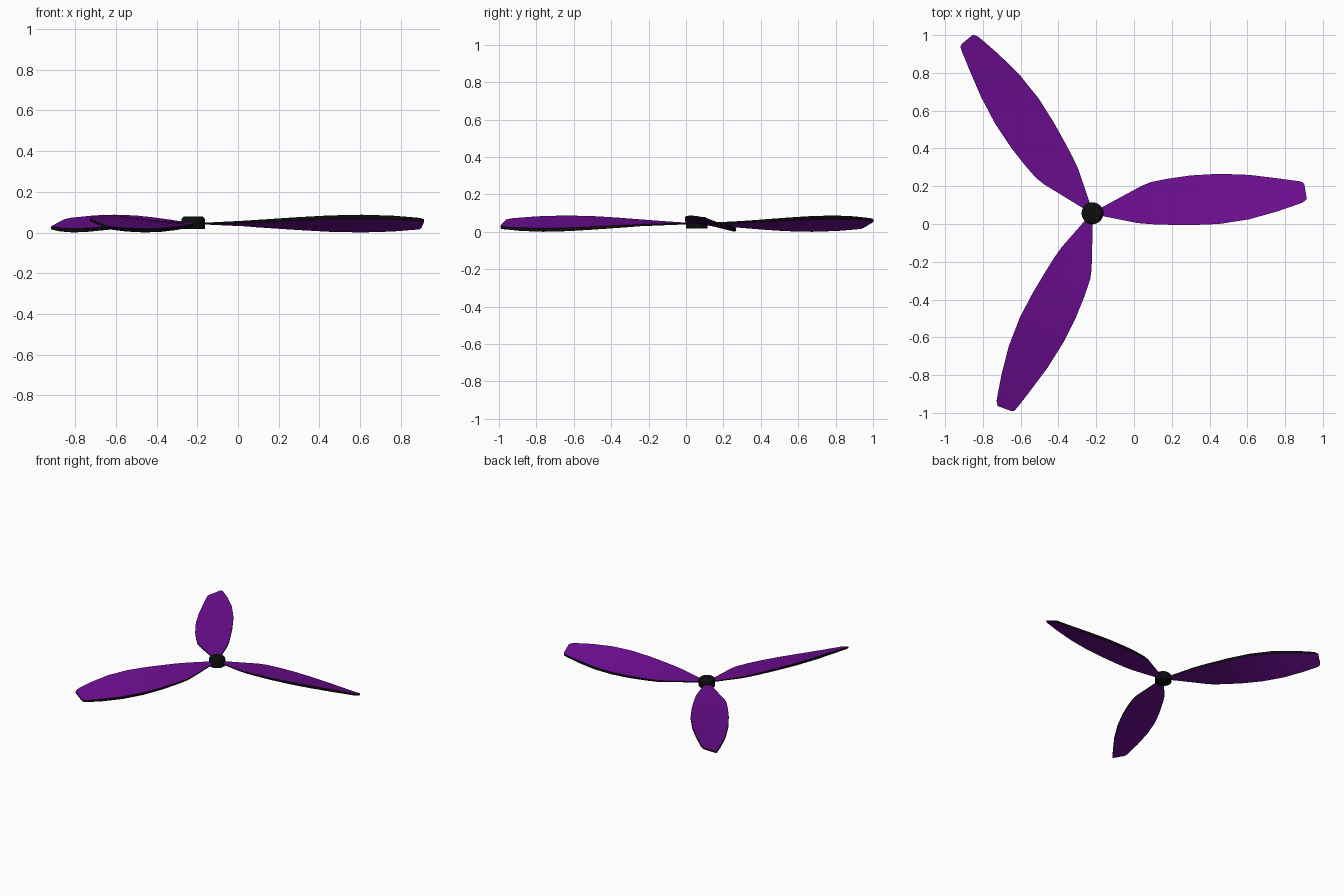
import bpy, bmesh, math
from mathutils import Matrix, Vector

cube = bpy.data.objects.get("Cube")
if cube:
    bpy.data.objects.remove(cube)


def make_material(name, color):
    mat = bpy.data.materials.new(name)
    mat.use_nodes = True
    mat.diffuse_color = color
    mat.node_tree.nodes["Principled BSDF"].inputs["Base Color"].default_value = color
    return mat


purple = make_material("purple", (0.15, 0.004, 0.28, 1))
black = make_material("black", (0.004, 0.004, 0.004, 1))

HUB = Vector((-0.22, 0.057, 0.044))
TWIST = 0.35

# Blade sections: leading x, leading y, trailing x, trailing y, half thickness
SECTIONS = [
    (0.03, -0.010, 0.03, 0.020, 0.003),
    (0.24, -0.052, 0.26, 0.145, 0.005),
    (0.31, -0.058, 0.31, 0.165, 0.006),
    (0.40, -0.061, 0.40, 0.183, 0.007),
    (0.52, -0.063, 0.52, 0.200, 0.008),
    (0.67, -0.057, 0.67, 0.209, 0.009),
    (0.83, -0.032, 0.83, 0.203, 0.0095),
    (0.98, 0.010, 0.98, 0.185, 0.009),
    (1.09, 0.048, 1.09, 0.170, 0.007),
    (1.115, 0.058, 1.112, 0.165, 0.007),
    (1.135, 0.075, 1.122, 0.152, 0.006),
]


def finish(bm, name, mats):
    bmesh.ops.recalc_face_normals(bm, faces=bm.faces)
    mesh = bpy.data.meshes.new(name)
    bm.to_mesh(mesh)
    bm.free()
    obj = bpy.data.objects.new(name, mesh)
    bpy.context.collection.objects.link(obj)
    for mat in mats:
        mesh.materials.append(mat)
    bpy.ops.object.select_all(action="DESELECT")
    obj.select_set(True)
    bpy.context.view_layer.objects.active = obj
    bpy.ops.object.shade_smooth_by_angle(angle=math.radians(30))
    return obj


def build_blade(name, angle):
    # Flat-sided blade whose pitch grows along its length, with a black rim
    bm = bmesh.new()
    rings = []
    for xl, yl, xt, yt, half in SECTIONS:
        rise = TWIST * (xl + xt) / 2 * (yt - yl) / 2
        corners = [(xl, yl, rise - half), (xt, yt, -rise - half),
                   (xt, yt, -rise + half), (xl, yl, rise + half)]
        rings.append([bm.verts.new(c) for c in corners])
    for a, b in zip(rings, rings[1:]):
        for i in range(4):
            j = (i + 1) % 4
            face = bm.faces.new((a[i], a[j], b[j], b[i]))
            face.material_index = i % 2
    for ring in (rings[0], rings[-1]):
        bm.faces.new(ring).material_index = 1
    bm.transform(Matrix.Translation(HUB) @ Matrix.Rotation(angle, 4, "Z"))
    return finish(bm, name, [purple, black])


for i, name in enumerate(("left_blade", "back_blade", "front_blade")):
    build_blade(name, i * math.tau / 3)

# Hub: a short cylinder with a rounded top edge
bm = bmesh.new()
bmesh.ops.create_cone(bm, cap_ends=True, segments=24, radius1=0.058,
                      radius2=0.058, depth=0.062)
top_edges = [e for e in bm.edges if all(v.co.z > 0 for v in e.verts)]
bmesh.ops.bevel(bm, geom=top_edges, offset=0.018, segments=3, profile=0.5,
                affect="EDGES")
bm.transform(Matrix.Translation(HUB + Vector((0, 0, 0.005))))
finish(bm, "hub", [black])
